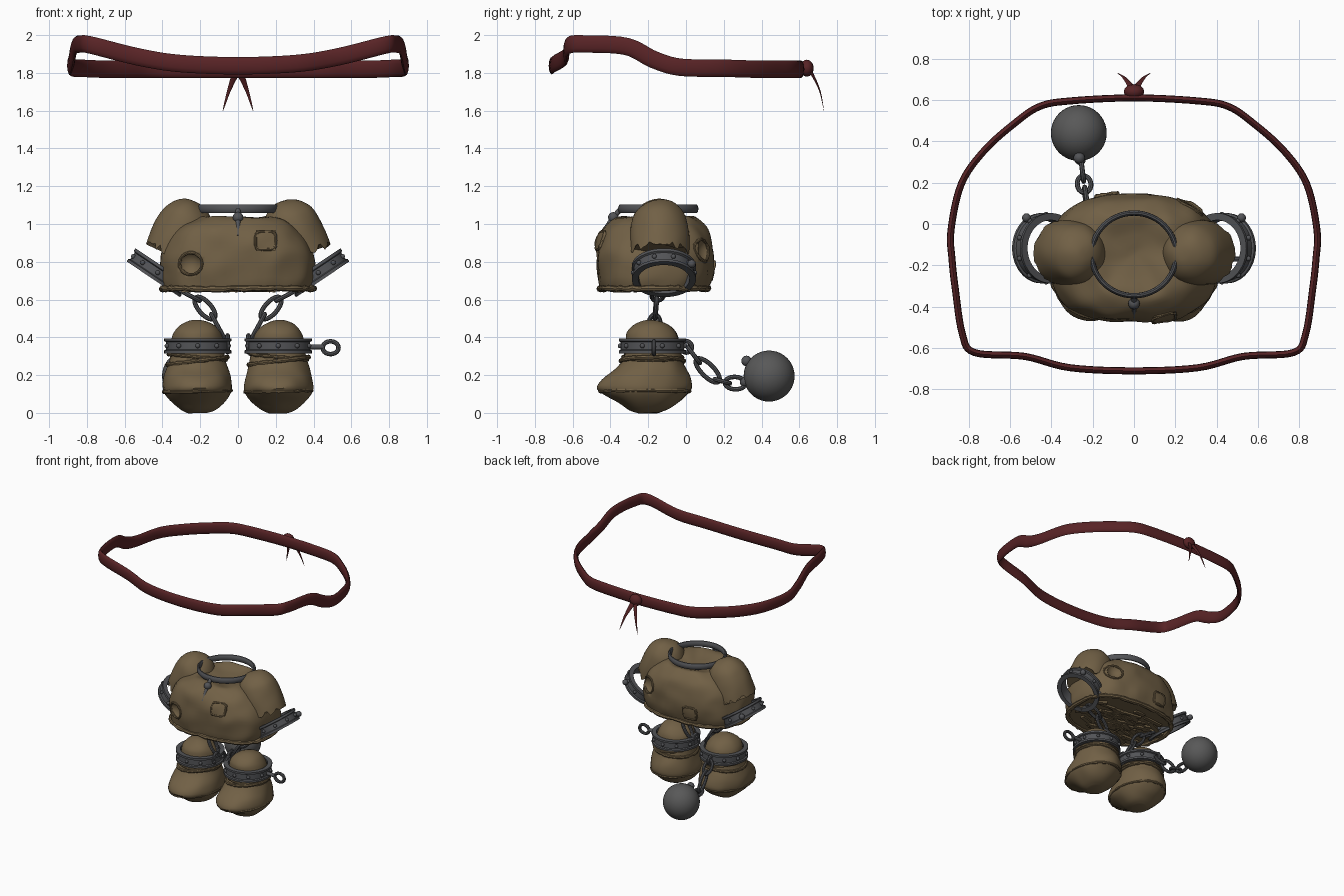
import bpy, bmesh, math, random
from mathutils import Vector, Matrix, noise
from mathutils.bvhtree import BVHTree

if "Cube" in bpy.data.objects:
    bpy.data.objects.remove(bpy.data.objects["Cube"])

random.seed(4)
TAU = 2 * math.pi


def material(name, col):
    m = bpy.data.materials.new(name)
    m.diffuse_color = (*col, 1)
    m.use_nodes = True
    m.node_tree.nodes["Principled BSDF"].inputs["Base Color"].default_value = m.diffuse_color
    return m


CLOTH = material("brown cloth", (0.165, 0.117, 0.06))
IRON = material("dark iron", (0.085, 0.087, 0.094))
BALL = material("ball iron", (0.098, 0.098, 0.098))
RED = material("dark red cloth", (0.098, 0.017, 0.019))


def finish(name, bm, mat, matrix=None, angle=40):
    bmesh.ops.recalc_face_normals(bm, faces=bm.faces)
    me = bpy.data.meshes.new(name)
    bm.to_mesh(me)
    bm.free()
    if matrix is not None:
        me.transform(matrix)
    me.materials.append(mat)
    me.shade_smooth()
    me.set_sharp_from_angle(angle=math.radians(angle))
    ob = bpy.data.objects.new(name, me)
    bpy.context.collection.objects.link(ob)
    return ob


def catmull(pts, steps, closed=False):
    n, out = len(pts), []
    get = (lambda i: Vector(pts[i % n])) if closed else (lambda i: Vector(pts[min(max(i, 0), n - 1)]))
    for i in range(n if closed else n - 1):
        a, b, c, d = (get(i + k) for k in (-1, 0, 1, 2))
        for s in range(steps):
            t = s / steps
            out.append(0.5 * (2 * b + (c - a) * t + (2 * a - 5 * b + 4 * c - d) * t * t + (3 * b - a - 3 * c + d) * t ** 3))
    return out if closed else out + [get(n - 1)]


def skin(bm, rings, closed=False):
    vs = [[bm.verts.new(p) for p in r] for r in rings]
    n, m = len(vs), len(vs[0])
    for i in range(n if closed else n - 1):
        for j in range(m):
            a, b = vs[i], vs[(i + 1) % n]
            bm.faces.new((a[j], a[(j + 1) % m], b[(j + 1) % m], b[j]))
    if not closed:
        bm.faces.new(vs[0])
        bm.faces.new(vs[-1])


def loft(name, rows, mat, power=2.0, n=56, lump=0.0, ragged=0.0, matrix=None, at=(0, 0)):
    """Stack rounded sections given as (z, centre y, half width, half depth)."""
    bm, rings = bmesh.new(), []
    for k, (z, cy, rx, ry) in enumerate(catmull([Vector(r) for r in rows], 3)):
        ring = []
        for j in range(n):
            c, s = math.cos(TAU * j / n), math.sin(TAU * j / n)
            p = Vector((math.copysign(abs(c) ** (2 / power), c) * rx + at[0],
                        math.copysign(abs(s) ** (2 / power), s) * ry + cy + at[1], z))
            p += lump * noise.noise_vector(p * 9)
            if k == 0 and ragged:
                p.z += random.uniform(-ragged, ragged)
            ring.append(p)
        rings.append(ring)
    skin(bm, rings)
    return finish(name, bm, mat, matrix)


def tube(name, pts, up, a, b, mat, closed=False, n=10, taper=None, jitter=0.0):
    """Sweep an oval: a is the half size sideways, b is along up."""
    bm, rings, cnt, up = bmesh.new(), [], len(pts), Vector(up)
    for i, p in enumerate(pts):
        q0, q1 = (pts[i - 1], pts[(i + 1) % cnt]) if closed else (pts[max(i - 1, 0)], pts[min(i + 1, cnt - 1)])
        t = (q1 - q0).normalized()
        side = t.cross(up).normalized()
        u = side.cross(t)
        k = (taper(i / (cnt - 1)) if taper else 1) + random.uniform(-jitter, jitter)
        rings.append([p + side * (a * k * math.cos(TAU * j / n)) + u * (b * k * math.sin(TAU * j / n)) for j in range(n)])
    skin(bm, rings, closed)
    return finish(name, bm, mat)


def ball(name, loc, r, mat, scale=(1, 1, 1), seg=32):
    bm = bmesh.new()
    bmesh.ops.create_uvsphere(bm, u_segments=seg, v_segments=seg // 2, radius=r)
    return finish(name, bm, mat, Matrix.Translation(loc) @ Matrix.Diagonal((*scale, 1)))


def link(name, loc, along, normal, length=0.058, width=0.033, r=0.012):
    d, nn = Vector(along).normalized(), Vector(normal)
    nn = (nn - d * nn.dot(d)).normalized()
    w = d.cross(nn)
    pts = [Vector(loc) + d * (length * math.cos(TAU * i / 20)) + w * (width * math.sin(TAU * i / 20)) for i in range(20)]
    tube(name, pts, nn, r, r, IRON, True, 8)


def chain(name, pts, flat):
    """Alternating links centred between successive points."""
    for i, (p, q) in enumerate(zip(pts, pts[1:])):
        p, q = Vector(p), Vector(q)
        d = q - p
        nrm = Vector(flat) if i % 2 else d.cross(Vector(flat))
        link(name, (p + q) / 2, d, nrm, d.length / 2 + 0.014)


def shackle(name, matrix, r, h):
    """Flanged iron ring with rivets."""
    prof = [(-.034, -h), (0, -h), (0, -h * .62), (-.01, -h * .5), (-.01, h * .5), (0, h * .62), (0, h), (-.034, h)]
    bm = bmesh.new()
    skin(bm, [[Vector(((r + x) * math.cos(t), (r + x) * math.sin(t), z)) for x, z in prof]
              for t in (TAU * i / 48 for i in range(48))], True)
    for i in range(10):
        m = Matrix.Rotation(TAU * (i + .5) / 10, 4, 'Z') @ Matrix.Translation((r - .007, 0, 0))
        bmesh.ops.create_uvsphere(bm, u_segments=10, v_segments=6, radius=0.013, matrix=m)
    finish(name, bm, IRON, matrix, 35)


# Headband, mirrored from one half of its path
half = [(.31, .595, 1.82), (.457, .568, 1.82), (.58, .485, 1.82), (.725, .354, 1.82), (.835, .194, 1.825),
        (.885, -.03, 1.83), (.88, -.17, 1.87), (.864, -.315, 1.94), (.83, -.533, 1.953), (.77, -.622, 1.945),
        (.53, -.64, 1.885), (.31, -.695, 1.85)]
path = [(0, .61, 1.82)] + half + [(0, -.71, 1.838)] + [(-x, y, z) for x, y, z in reversed(half)]
tube("headband", catmull(path, 6, True), (0, 0, 1), .017, .046, RED, True, 12)
ball("headband_knot", (0, .64, 1.825), .045, RED, (1.1, .8, 1.0), 16)
for s in (-1, 1):
    tail = catmull([(0, .645, 1.83), (s * .02, .675, 1.78), (s * .05, .71, 1.7), (s * .08, .73, 1.6)], 5)
    tube("headband_tail", tail, (0, 1, 0), .024, .009, RED, taper=lambda t: 1.05 - t)

# Tunic body with a sunken neck
body = loft("tunic_body", [(.662, -.17, .395, .285), (.72, -.165, .41, .3), (.8, -.165, .408, .308), (.88, -.165, .39, .306),
                           (.95, -.165, .345, .29), (1.0, -.165, .285, .255), (1.035, -.16, .215, .21),
                           (1.035, -.15, .17, .17), (1.01, -.15, .1, .1), (1.0, -.15, .01, .01)],
            CLOTH, 2.7, 80, .012)
tree = BVHTree.FromPolygons([v.co for v in body.data.vertices], [p.vertices for p in body.data.polygons])


def on_body(x, z, front, lift):
    hit, nrm, _, _ = tree.ray_cast(Vector((x, -2 * front, z)), Vector((0, front, 0)))
    return hit + nrm * lift


# Sewn patches, laid over the cloth
for x0, z0, front in ((.145, .91, 1), (-.13, .755, -1)):
    bm = bmesh.new()
    bmesh.ops.create_grid(bm, x_segments=6, y_segments=6, size=.052)
    for v in bm.verts:
        v.co = on_body(x0 + v.co.x, z0 + v.co.y, front, .009)
    finish("patch", bm, CLOTH)
    rim = []
    for i in range(28):
        c, s = math.cos(TAU * i / 28), math.sin(TAU * i / 28)
        rim.append(on_body(x0 + math.copysign(abs(c) ** .5, c) * .053, z0 + math.copysign(abs(s) ** .5, s) * .046, front, .004))
    tube("patch_seam", rim, (0, 1, 0), .008, .009, CLOTH, True, 8, jitter=.25)

# Worn holes in the cloth
for x0, z0, front in ((-.25, .79, 1), (.27, .86, -1)):
    p = on_body(x0, z0, front, .03)
    cutter = ball("hole_cutter", p, .072, CLOTH)
    cutter.hide_render = True
    cutter.display_type = 'WIRE'
    mod = body.modifiers.new("hole", 'BOOLEAN')
    mod.operation, mod.object, mod.solver = 'DIFFERENCE', cutter, 'EXACT'
    rim = [on_body(x0 + .06 * math.cos(TAU * i / 24), z0 + .058 * math.sin(TAU * i / 24), front, 0) for i in range(24)]
    tube("hole_rim", rim, (0, 1, 0), .008, .008, CLOTH, True, 8, jitter=.3)

# Torn hem and rag strips below the tunic
hem = []
for i in range(90):
    c, s = math.cos(TAU * i / 90), math.sin(TAU * i / 90)
    hem.append(Vector((.4 * math.copysign(abs(c) ** .74, c), -.17 + .285 * math.copysign(abs(s) ** .74, s),
                       .658 + random.uniform(-.004, .004))))
tube("torn_hem", hem, (0, 0, 1), .017, .015, CLOTH, True, 8, jitter=.2)
bm = bmesh.new()
for i in range(80):
    t, k = random.uniform(0, TAU), random.uniform(.1, .88)
    m = (Matrix.Translation((.38 * k * math.cos(t), -.17 + .27 * k * math.sin(t), random.uniform(.648, .662)))
         @ Matrix.Rotation(random.uniform(-.5, .5), 4, 'Z') @ Matrix.Rotation(random.uniform(-.12, .12), 4, 'Y')
         @ Matrix.Diagonal((random.uniform(.07, .16), random.uniform(.02, .035), .014, 1)))
    bmesh.ops.create_cube(bm, size=1, matrix=m)
finish("rag_strips", bm, CLOTH)

# Neck ring with hanging pin
ring = [Vector((.205 * math.cos(TAU * i / 56), -.147 + .2 * math.sin(TAU * i / 56), 1.08)) for i in range(56)]
tube("neck_ring", ring, (0, 0, 1), .013, .024, IRON, True)
ball("neck_pin_knob", (0, -.385, 1.035), .028, IRON, seg=16)
tube("neck_pin_loop", [Vector((0, -.345, 1.08)), Vector((0, -.385, 1.035))], (1, 0, 0), .014, .014, IRON)
tube("neck_pin", [Vector((0, -.39, 1.03)), Vector((0, -.42, .98)), Vector((0, -.445, .935))], (1, 0, 0), .013, .013, IRON)

for s in (-1, 1):
    # Sleeves and wrist cuffs
    m = Matrix.Translation((s * .285, -.14, .98)) @ Matrix.Rotation(-s * .36, 4, 'Y')
    loft("sleeve", [(-.15, 0, .158, .158), (-.08, 0, .16, .158), (0, 0, .152, .152), (.07, 0, .135, .135),
                    (.12, 0, .095, .095), (.145, 0, .045, .045), (.15, 0, .005, .005)],
         CLOTH, lump=.006, ragged=.022, matrix=m)
    shackle("wrist_cuff", Matrix.Translation((s * .425, -.117, .742)) @ Matrix.Rotation(-s * .59, 4, 'Y'), .17, .042)
    ball("cuff_bolt", (s * .52, .03, .79), .022, IRON, seg=12)
    chain("wrist_chain", [(s * .32, -.14, .655), (s * .215, -.155, .6), (s * .135, -.165, .51), (s * .075, -.17, .4)], (0, 1, 0))

    # Boots with wrapped ankles
    rows = [(0, -.2, .05, .06), (.015, -.2, .09, .1), (.05, -.2, .135, .15), (.095, -.213, .172, .215),
            (.13, -.22, .184, .252), (.18, -.21, .18, .235), (.225, -.19, .168, .195), (.265, -.18, .155, .165),
            (.31, -.175, .145, .15), (.39, -.178, .135, .138), (.43, -.183, .12, .125), (.465, -.185, .088, .09),
            (.487, -.185, .04, .04), (.492, -.185, .005, .005)]
    loft("boot", rows, CLOTH, lump=.007, at=(s * .215, 0))
    for z, rx, ry, cy, tilt, w in ((.275, .158, .166, -.178, .02, .011), (.295, .152, .158, -.176, -.015, .009),
                                   (.115, .177, .236, -.217, .004, .01)):
        wrap = [Vector((s * .215 + rx * math.cos(TAU * i / 60), cy + ry * math.sin(TAU * i / 60),
                        z + tilt * math.cos(TAU * i / 60))) for i in range(60)]
        tube("boot_wrap", wrap, (0, 0, 1), w, w, CLOTH, True, 8, jitter=.25)
    shackle("ankle_shackle", Matrix.Translation((s * .213, -.178, .355)), .178, .04)
    link("shackle_loop", (s * .055, -.2, .365), (0, 0, 1), (1, 0, 0), .045, .035)

# Loose loop on the right ankle
tube("ankle_lug", [Vector((.37, -.17, .35)), Vector((.45, -.17, .35))], (0, 0, 1), .014, .014, IRON)
link("loose_loop", (.49, -.17, .345), (1, 0, 0), (0, 1, 0), .042, .034)

# Iron ball and its chain, from the left ankle
link("ball_chain", (-.22, .0, .35), (0, .4, -.3), (1, 0, 0), .032, .03)
chain("ball_chain", [(-.222, .015, .34), (-.225, .065, .275), (-.238, .165, .175), (-.245, .22, .16),
                     (-.255, .3, .155)], (1, 0, 0))
ball("iron_ball", (-.267, .44, .195), .135, BALL, seg=40)
ball("ball_lug", (-.265, .32, .275), .028, IRON, seg=14)
ball("ball_socket", (-.26, .312, .165), .028, IRON, seg=14)
